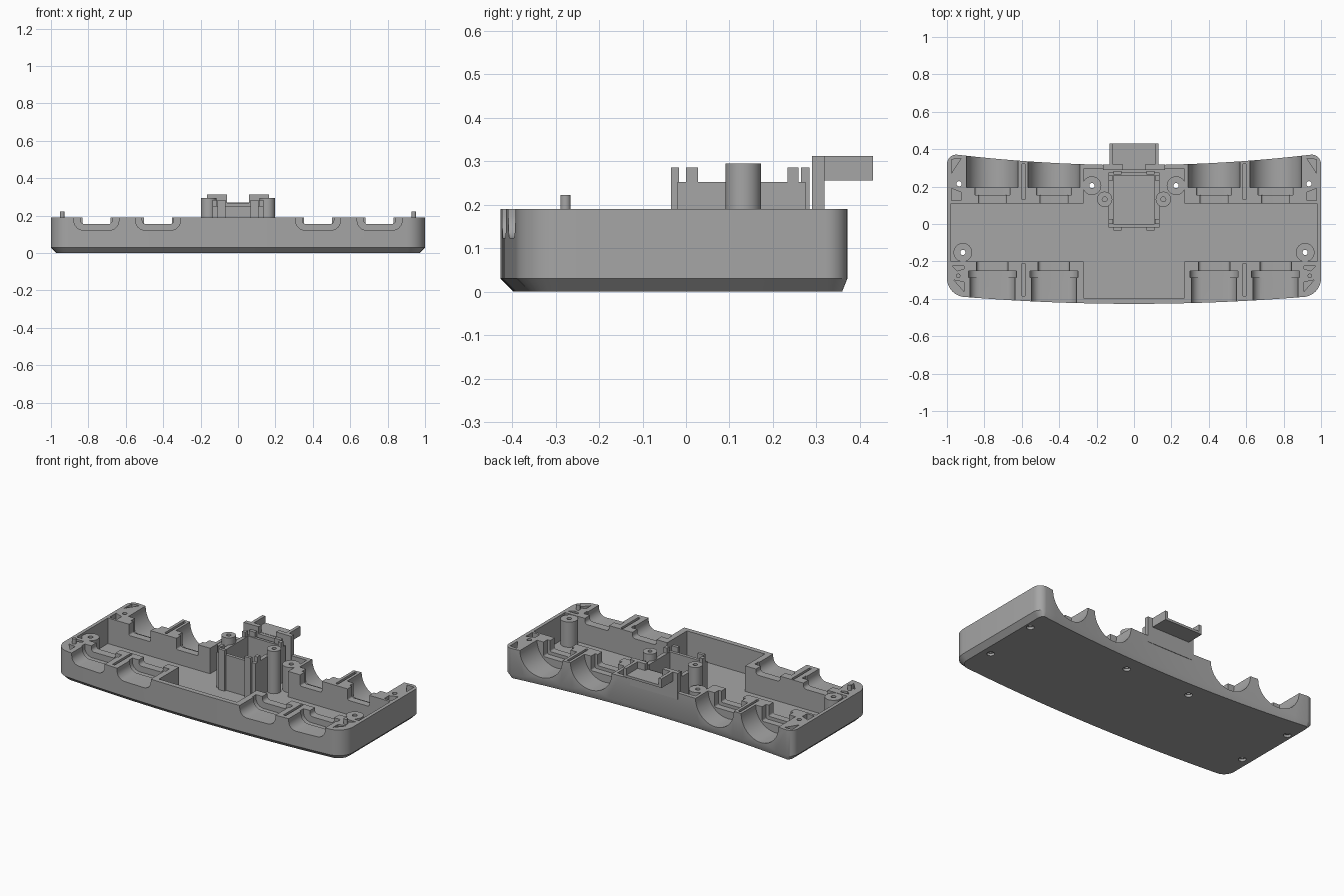
import bpy, bmesh, math

cube = bpy.data.objects.get("Cube")
if cube:
    bpy.data.objects.remove(cube, do_unlink=True)

grey = bpy.data.materials.new("plain_grey")
grey.use_nodes = True
grey.diffuse_color = (0.38, 0.38, 0.38, 1)
grey.node_tree.nodes["Principled BSDF"].inputs["Base Color"].default_value = (0.38, 0.38, 0.38, 1)

RIM, FLOOR = 0.19, 0.03


def loft(name, rings):
    """Closed solid through rings of 3D points, capped at both ends."""
    bm = bmesh.new()
    loops = [[bm.verts.new(p) for p in ring] for ring in rings]
    for a, b in zip(loops, loops[1:]):
        for i in range(len(a)):
            j = (i + 1) % len(a)
            bm.faces.new((a[i], a[j], b[j], b[i]))
    bm.faces.new(loops[0][::-1])
    bm.faces.new(loops[-1])
    bmesh.ops.recalc_face_normals(bm, faces=bm.faces)
    mesh = bpy.data.meshes.new(name)
    bm.to_mesh(mesh)
    bm.free()
    mesh.materials.append(grey)
    ob = bpy.data.objects.new(name, mesh)
    bpy.context.collection.objects.link(ob)
    return ob


def prism(name, pts, z0, z1):
    return loft(name, [[(x, y, z) for x, y in pts] for z in (z0, z1)])


def box(name, x0, x1, y0, y1, z0, z1):
    return prism(name, [(x0, y0), (x1, y0), (x1, y1), (x0, y1)], z0, z1)


def circle(x, y, r, n=32):
    return [(x + r * math.cos(math.tau * i / n), y + r * math.sin(math.tau * i / n)) for i in range(n)]


def along_y(name, pts, y0, y1):
    return loft(name, [[(x, y, z) for x, z in pts] for y in (y0, y1)])


def cradle(x, half, bottom, r, y0, y1):
    """U-shaped channel cutter with rounded lower corners."""
    pts = [(x + half, RIM + 0.1), (x - half, RIM + 0.1)]
    for cx, start in ((x - half + r, math.pi), (x + half - r, 1.5 * math.pi)):
        for i in range(7):
            a = start + i * math.pi / 12
            pts.append((cx + r * math.cos(a), bottom + r + r * math.sin(a)))
    return along_y("cutter", pts, y0, y1)


def cut(ob, cutter):
    mod = ob.modifiers.new("cut", "BOOLEAN")
    mod.operation, mod.solver, mod.object = "DIFFERENCE", "EXACT", cutter
    bpy.ops.object.select_all(action="DESELECT")
    bpy.context.view_layer.objects.active = ob
    ob.select_set(True)
    bpy.ops.object.modifier_apply(modifier=mod.name)
    bpy.data.objects.remove(cutter, do_unlink=True)


def smooth(ob):
    bpy.ops.object.select_all(action="DESELECT")
    bpy.context.view_layer.objects.active = ob
    ob.select_set(True)
    bpy.ops.object.shade_smooth_by_angle(angle=math.radians(25))


def outline(d):
    """Case outline: bowed front, hollow back, rounded corners, inset by d."""
    front, back = 0.1, 0.05
    yf = lambda x: -0.427 + 0.045 * x * x
    yb = lambda x: 0.315 + 0.062 * x * x
    half = [(x, yf(x) + d) for x in [0.9 * i / 12 for i in range(12)]]
    for i in range(9):
        a = -math.pi / 2 + i * math.pi / 16
        half.append((0.9 + (front - d) * math.cos(a), yf(0.9) + front + (front - d) * math.sin(a)))
    for i in range(9):
        a = i * math.pi / 16
        half.append((0.95 + (back - d) * math.cos(a), yb(0.95) - back + (back - d * 0.4) * math.sin(a)))
    half += [(x, yb(x) - d * 0.4) for x in [0.95 * i / 12 for i in range(11, -1, -1)]]
    return half + [(-x, y) for x, y in half[-2:0:-1]]


# Case shell with a chamfered underside
case = loft("case", [[(x, y, z) for x, y in outline(d)] for d, z in ((0.03, 0), (0, 0.03), (0, RIM))])

# Open interior: wide middle trough and a central bay
cut(case, box("cutter", -0.978, 0.978, -0.2, 0.11, FLOOR, 0.4))
cut(case, box("cutter", -0.27, 0.27, -0.395, 0.293, FLOOR, 0.4))

for s in (-1, 1):
    for x in (0.428 * s, 0.757 * s):
        # Round rear sockets with stepped inner notches
        cut(case, along_y("cutter", circle(x, RIM, 0.138, 48), 0.195, 0.6))
        cut(case, cradle(x, 0.093, 0.1, 0.01, 0.155, 0.3))
        cut(case, cradle(x, 0.075, 0.12, 0.01, 0.05, 0.2))
        # Front sockets: main channel, collar groove, inner notch
        cut(case, cradle(x, 0.12, 0.123, 0.05, -0.6, -0.27))
        cut(case, cradle(x, 0.128, 0.117, 0.05, -0.285, -0.25))
        cut(case, cradle(x, 0.084, 0.155, 0.02, -0.26, -0.15))
    # Thin slots between neighbouring sockets
    for y0, y1 in ((0.13, 0.32), (-0.385, -0.21)):
        cut(case, box("cutter", s * 0.592 - 0.008, s * 0.592 + 0.008, y0, y1, 0.08, 0.4))
    # Lightening pits at the corners
    for pit in ([(0.977, 0.27), (0.977, 0.345), (0.925, 0.35)],
                [(0.977, 0.125), (0.977, 0.19), (0.925, 0.17), (0.925, 0.125)],
                [(0.972, -0.225), (0.91, -0.225), (0.91, -0.24), (0.945, -0.25)],
                [(0.962, -0.3), (0.91, -0.36), (0.91, -0.31)]):
        cut(case, prism("cutter", [(s * x, y) for x, y in pit], 0.08, 0.4))
    # Screw holes, countersunk below
    for x, y in ((0.935, 0.215), (0.915, -0.152), (0.225, 0.205)):
        cut(case, prism("cutter", circle(s * x, y, 0.014, 20), -0.1, 0.4))
        cut(case, prism("cutter", circle(s * x, y, 0.022, 20), -0.1, 0.015))
smooth(case)

for s, side in ((-1, "right"), (1, "left")):
    # Hollow screw posts, tall centre posts and locating pins
    for name, x, y, r, bore, top in (("front_post", 0.915, -0.152, 0.05, 0.014, 0.188),
                                     ("back_post", 0.225, 0.205, 0.05, 0.014, 0.188),
                                     ("tall_post", 0.157, 0.132, 0.041, 0.013, 0.295)):
        post = prism(f"{side}_{name}", circle(s * x, y, r), FLOOR - 0.005, top)
        cut(post, prism("cutter", circle(s * x, y, bore, 20), FLOOR if name == "tall_post" else -0.1, 0.4))
        smooth(post)
    smooth(prism(f"{side}_pin", circle(s * 0.94, -0.277, 0.012, 20), 0.18, 0.222))

    # Board holder side wall and its raised clips
    box(f"{side}_holder_wall", s * 0.11, s * 0.135, -0.02, 0.275, FLOOR - 0.005, 0.252)
    for i, (y0, y1) in enumerate(((-0.0, 0.028), (0.233, 0.259))):
        box(f"{side}_side_clip_{i + 1}", s * 0.113, s * 0.135, y0, y1, 0.24, 0.285)
    for i, (y0, y1) in enumerate(((-0.035, -0.016), (0.264, 0.284))):
        box(f"{side}_end_clip_{i + 1}", s * 0.068, s * 0.11, y0, y1, FLOOR - 0.005, 0.285)

    # Rear bracket upright and tray lip
    box(f"{side}_bracket_upright", s * 0.06, s * 0.165, 0.29, 0.318, 0.15, 0.312)
    box(f"{side}_tray_lip", s * 0.112, s * 0.132, 0.31, 0.43, 0.255, 0.312)

# Board holder end walls
box("holder_front_wall", -0.135, 0.135, -0.02, 0.0, FLOOR - 0.005, 0.252)
box("holder_back_wall", -0.135, 0.135, 0.258, 0.275, FLOOR - 0.005, 0.252)

# Rear bracket centre and projecting tray
box("bracket_centre", -0.062, 0.062, 0.29, 0.318, 0.15, 0.268)
box("tray_floor", -0.132, 0.132, 0.31, 0.43, 0.255, 0.27)
